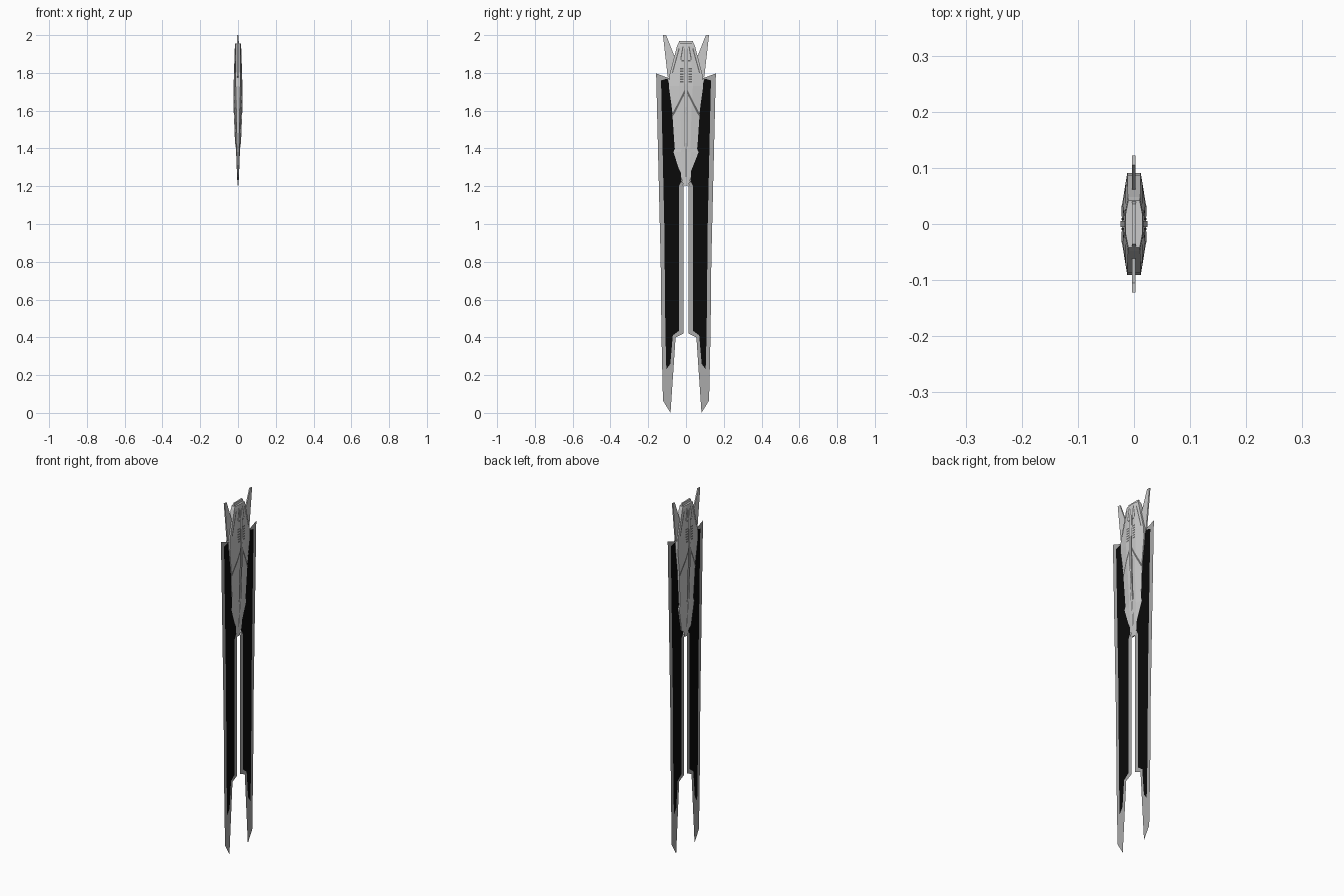
import bpy, bmesh
from mathutils import Vector

if "Cube" in bpy.data.objects:
    bpy.data.objects.remove(bpy.data.objects["Cube"])


def material(name, r, g, b):
    m = bpy.data.materials.new(name)
    m.diffuse_color = (r, g, b, 1)
    m.use_nodes = True
    m.node_tree.nodes["Principled BSDF"].inputs["Base Color"].default_value = m.diffuse_color
    return m


LIGHT = material("light grey hull", 0.60, 0.60, 0.60)
GREY = material("grey blade", 0.40, 0.40, 0.40)
BLACK = material("black panel", 0.003, 0.003, 0.003)
DARK = material("dark groove", 0.14, 0.14, 0.14)


def finish(name, bm, mat, recalc=True):
    if recalc:
        bmesh.ops.recalc_face_normals(bm, faces=bm.faces)
    me = bpy.data.meshes.new(name)
    bm.to_mesh(me)
    bm.free()
    me.materials.append(mat)
    ob = bpy.data.objects.new(name, me)
    bpy.context.collection.objects.link(ob)
    return ob


def sheet(name, outline, x, side, mat, thick=0.0):
    """Flat (y, z) outline at a given x, optionally given thickness."""
    bm = bmesh.new()
    f = bm.faces.new([bm.verts.new((x, side * y, z)) for y, z in outline])
    if thick:
        r = bmesh.ops.extrude_face_region(bm, geom=[f])
        vs = [v for v in r["geom"] if isinstance(v, bmesh.types.BMVert)]
        bmesh.ops.translate(bm, verts=vs, vec=(thick, 0, 0))
    return finish(name, bm, mat)


def loft(name, rings, mat):
    bm = bmesh.new()
    rows = [[bm.verts.new(p) for p in ring] for ring in rings]
    n = len(rows[0])
    for a, b in zip(rows, rows[1:]):
        for i in range(n):
            j = (i + 1) % n
            bm.faces.new((a[i], a[j], b[j], b[i]))
    bm.faces.new(rows[0])
    bm.faces.new(rows[-1])
    return finish(name, bm, mat)


# Hull stations: z, half width, centre half thickness, edge half thickness
HULL = [(1.205, 0.014, 0.003, 0.002), (1.235, 0.022, 0.004, 0.003),
        (1.25, 0.042, 0.005, 0.003), (1.38, 0.068, 0.010, 0.005),
        (1.40, 0.060, 0.011, 0.005), (1.55, 0.070, 0.016, 0.008),
        (1.60, 0.073, 0.018, 0.009), (1.73, 0.091, 0.021, 0.012),
        (1.79, 0.087, 0.020, 0.012), (1.94, 0.048, 0.016, 0.011),
        (1.955, 0.042, 0.015, 0.010)]


def station(z):
    for a, b in zip(HULL, HULL[1:]):
        if a[0] <= z <= b[0]:
            t = (z - a[0]) / (b[0] - a[0])
            return [p + (q - p) * t for p, q in zip(a, b)]
    return HULL[0] if z < HULL[0][0] else HULL[-1]


def surface_x(y, z):
    _, w, t, e = station(z)
    k = max(0.0, min(1.0, (abs(y) / w - 0.4) / 0.6))
    return t + (e - t) * k


rings = []
for z, w, t, e in HULL:
    m = 0.4 * w
    rings.append([(t, -m, z), (t, m, z), (e, w, z), (-e, w, z),
                  (-t, m, z), (-t, -m, z), (-e, -w, z), (e, -w, z)])
loft("hull", rings, LIGHT)

# Flat nose plate above the hull
sheet("nose_plate", [(-0.045, 1.94), (0.045, 1.94), (0.036, 1.97), (-0.036, 1.97)],
      -0.004, 1, LIGHT, 0.008)


def strips(name, paths, width, mat, steps=10):
    """Thin bands that follow the hull skin on both faces."""
    bm = bmesh.new()
    for p, q in paths:
        for face in (1, -1):
            for side in (1, -1):
                a, b = Vector(p), Vector(q)
                d = (b - a).normalized()
                n = Vector((-d.y, d.x)) * width / 2
                prev = None
                for i in range(steps + 1):
                    c = a.lerp(b, i / steps)
                    pair = [bm.verts.new((face * (surface_x(u.x, u.y) + 0.0012),
                                          side * u.x, u.y)) for u in (c - n, c + n)]
                    if prev:
                        f = bm.faces.new((prev[0], prev[1], pair[1], pair[0]))
                        f.normal_update()
                        if f.normal.x * face < 0:
                            f.normal_flip()
                    prev = pair
    return finish(name, bm, mat, False)


# Panel grooves: V lines, nose lines and spine borders
strips("v_grooves", [((0.004, 1.705), (0.071, 1.575))], 0.010, DARK)
strips("nose_grooves", [((0.036, 1.93), (0.072, 1.80)),
                        ((0.016, 1.94), (0.028, 1.87))], 0.006, DARK)
strips("spine_grooves", [((0.009, 1.41), (0.009, 1.93))], 0.004, DARK, 24)
strips("tail_grooves", [((0.004, 1.25), (0.004, 1.40))], 0.003, DARK)

# Cooling slats either side of the spine
strips("vent_slats", [((0.013, 1.752 + 0.014 * i), (0.033, 1.752 + 0.014 * i))
                      for i in range(6)], 0.008, DARK, 3)
strips("nose_vents", [((0.010, 1.865), (0.024, 1.865))], 0.008, DARK, 3)

# Raised spine on each face
for face, label in ((1, "right"), (-1, "left")):
    spine = []
    for z, top in ((1.40, 0.011), (1.43, 0.016), (1.58, 0.022), (1.62, 0.0245),
                   (1.74, 0.0245), (1.77, 0.022), (1.92, 0.018), (1.94, 0.016)):
        spine.append([(0.0, -0.006, z), (0.0, 0.006, z),
                      (face * top, 0.005, z), (face * top, -0.005, z)])
    loft("spine_" + label, spine, LIGHT)

BLADE = [(0.158, 1.797), (0.085, 1.77), (0.05, 1.6), (0.03, 1.25), (0.013, 1.20),
         (0.013, 0.42), (0.055, 0.40), (0.082, 0.0), (0.122, 0.065),
         (0.130, 0.42), (0.134, 0.80)]
PANEL = [(0.132, 1.76), (0.098, 1.77), (0.05, 1.6), (0.025, 1.245), (0.025, 1.225),
         (0.037, 1.20), (0.037, 0.435), (0.070, 0.41), (0.083, 0.26),
         (0.104, 0.23), (0.109, 0.42), (0.115, 1.00)]
FIN = [(0.105, 2.0), (0.122, 2.0), (0.097, 1.78), (0.05, 1.75), (0.05, 1.86)]

for side, label in ((1, "back"), (-1, "front")):
    # Paper-thin long blade with a black panel on each face
    sheet("blade_" + label, BLADE, 0.004, side, GREY)
    sheet("panel_right_" + label, PANEL, 0.0052, side, BLACK)
    sheet("panel_left_" + label, PANEL, 0.0028, side, BLACK)
    # Upright fin beside the nose
    sheet("fin_" + label, FIN, -0.004, side, LIGHT, 0.007)
